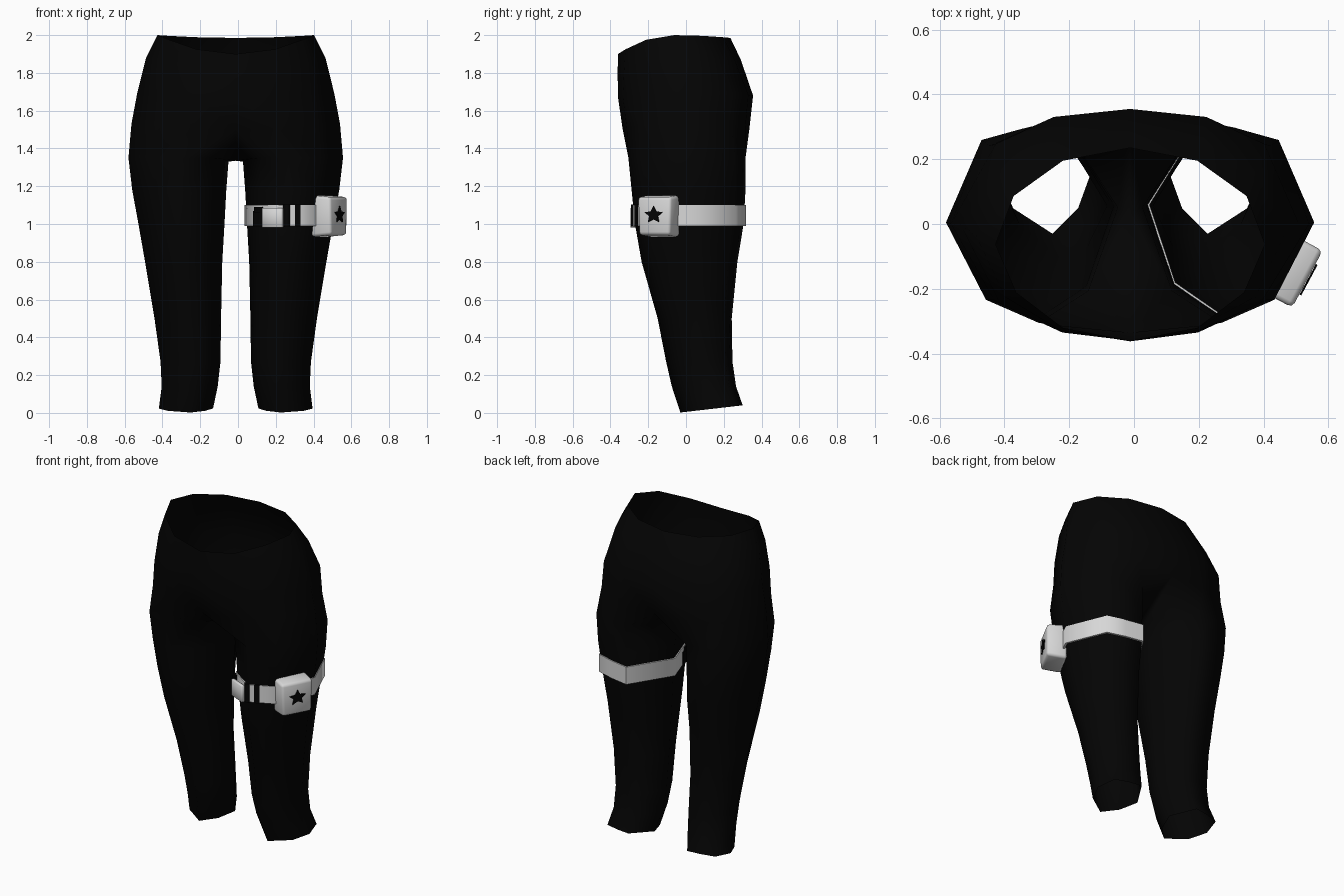
import bpy, bmesh, math
from mathutils import Vector, Matrix

if "Cube" in bpy.data.objects:
    bpy.data.objects.remove(bpy.data.objects["Cube"])

CX = -0.012  # centre line of the trousers


def material(name, c):
    m = bpy.data.materials.new(name)
    m.diffuse_color = (c, c, c, 1)
    m.use_nodes = True
    m.node_tree.nodes["Principled BSDF"].inputs["Base Color"].default_value = m.diffuse_color
    return m


BLACK = material("black cloth", 0.0012)
GREY = material("light grey", 0.68)


def finish(name, bm, mat, angle=None):
    bmesh.ops.recalc_face_normals(bm, faces=bm.faces[:])
    me = bpy.data.meshes.new(name)
    bm.to_mesh(me)
    bm.free()
    me.materials.append(mat)
    ob = bpy.data.objects.new(name, me)
    bpy.context.collection.objects.link(ob)
    bpy.ops.object.select_all(action='DESELECT')
    ob.select_set(True)
    bpy.context.view_layer.objects.active = ob
    if angle is None:
        me.shade_smooth()
    else:
        bpy.ops.object.shade_smooth_by_angle(angle=math.radians(angle))
    return ob


# Pelvis rings: half width, front y, back y, side z, front z, back z, squareness
PELVIS = [(.415, -.36, .235, 2.0, 1.90, 1.985, 0),
          (.475, -.362, .29, 1.88, 1.80, 1.87, .4),
          (.522, -.36, .355, 1.69, 1.67, 1.68, .9),
          (.552, -.335, .335, 1.53, 1.50, 1.50, 1)]
# Leg rings: z, inner x, outer x, front y, back y
LEG = [(1.35, .033, .568, -.305, .315), (1.18, .045, .548, -.288, .315),
       (1.0, .055, .515, -.27, .305), (.8, .068, .48, -.235, .272),
       (.5, .076, .43, -.15, .242), (.27, .08, .398, -.105, .246),
       (.14, .095, .392, -.075, .265), (.02, .12, .407, -.03, .30)]
# Leg section, thigh and hem, from the inner front corner outward
THIGH = [(-.64, -.68), (-.07, -1), (.54, -.77), (1, 0),
         (.59, .82), (.13, .93), (-.33, 1), (-.98, .15)]
HEM = [(-.72, -.52), (-.17, -1), (.68, -.52), (1, .1),
       (.8, .78), (.2, .93), (-.4, 1), (-1, .15)]


def leg_point(z, i, off=0.0):
    """Corner i of the leg section at height z."""
    for a, b in zip(LEG, LEG[1:]):
        if z >= b[0]:
            break
    k = (z - a[0]) / (b[0] - a[0])
    xi, xo, yf, yb = (p + (q - p) * k for p, q in zip(a[1:], b[1:]))
    u = Vector(HEM[i % 8]).lerp(Vector(THIGH[i % 8]), min(1, z / 1.0))
    x = (xi + xo) / 2 + ((xo - xi) / 2 + off) * u.x
    y = (yf + yb) / 2 + ((yb - yf) / 2 + off) * u.y
    return Vector((x, y, z))


# Trousers: pelvis rings, then two legs split at the crotch
bm = bmesh.new()
rings = []
for rx, yf, yb, z0, zf, zb, sq in PELVIS:
    ring = []
    for i in range(12):
        a = math.radians(-90 + 30 * i)
        c, s = math.cos(a), math.sin(a)
        z = z0 + ((zf if s < 0 else zb) - z0) * s * s
        front = s < 0
        dc = ds = 0
        if .4 < abs(s) < .6:  # square off the hip corners
            dc, ds = (.02 + .085 * sq, .2 * sq) if front else (.08 * sq, .22 * sq)
        elif .8 < abs(s) < .9:
            dc, ds = (.11 * sq, .07 * sq) if front else (.055 * sq, .072 * sq)
        c -= math.copysign(dc, c)
        s += math.copysign(ds, s)
        ring.append(bm.verts.new((CX + rx * c, (yf + yb) / 2 + (yb - yf) / 2 * s, z)))
    rings.append(ring)
for a, b in zip(rings, rings[1:]):
    for i in range(12):
        j = (i + 1) % 12
        bm.faces.new((a[i], a[j], b[j], b[i]))
crotch = bm.verts.new((CX, .03, 1.335))
for side in (1, -1):
    prev = [rings[-1][(side * i) % 12] for i in range(7)] + [crotch]
    for n, row in enumerate(LEG):
        cur = []
        for i in range(8):
            p = leg_point(row[0], i)
            if n == 0 and i == 7:
                p.z -= .02
            if n == len(LEG) - 1:  # hem rises toward the back
                p.z = .002 + .038 * (p.y + .03) / .33
            cur.append(bm.verts.new((CX + side * p.x, p.y, p.z)))
        for i in range(8):
            j = (i + 1) % 8
            bm.faces.new((prev[i], prev[j], cur[j], cur[i]))
        prev = cur
finish("trousers", bm, BLACK)


def wrap(name, t0, t1, z0, z1, off, thick, mat):
    """Upright band that follows the leg from corner t0 to corner t1."""
    ts = [t0] + list(range(math.floor(t0) + 1, math.ceil(t1))) + [t1]
    closed = t1 - t0 == 8
    if closed:
        ts.pop()
    bm = bmesh.new()
    rows = []
    for t in ts:
        i = math.floor(t)
        row = []
        for z, o in ((z0, off), (z1, off), (z1, off + thick), (z0, off + thick)):
            p = leg_point(1.07, i, o).lerp(leg_point(1.07, i + 1, o), t - i)
            row.append(bm.verts.new((p.x + CX, p.y, z)))
        rows.append(row)
    pairs = list(zip(rows, rows[1:])) + ([(rows[-1], rows[0])] if closed else [])
    for a, b in pairs:
        for i in range(4):
            j = (i + 1) % 4
            bm.faces.new((a[i], a[j], b[j], b[i]))
    if not closed:
        bm.faces.new(rows[0])
        bm.faces.new(rows[-1])
    finish(name, bm, mat, 65)


# Thigh strap with its loops and buckle
wrap("thigh_strap", 0, 8, .99, 1.10, -.004, .014, GREY)
wrap("strap_loop_inner", .86, 1.1, .988, 1.102, .004, .011, BLACK)
wrap("strap_loop_outer", 1.28, 1.46, .988, 1.102, .004, .011, BLACK)
wrap("buckle_hook", -.42, .1, .985, 1.07, .004, .012, BLACK)
wrap("buckle_hook_top", -.3, .1, 1.06, 1.09, .004, .016, BLACK)

# Buckle plate standing off the front of the thigh
bm = bmesh.new()
bmesh.ops.create_cube(bm, size=1)
bmesh.ops.transform(bm, matrix=Matrix.Translation((.183, -.262, 1.033))
                    @ Matrix.Rotation(math.radians(-24), 4, 'Z')
                    @ Matrix.Diagonal((.118, .022, .105, 1)), verts=bm.verts)
bmesh.ops.bevel(bm, geom=bm.edges[:], offset=.004, segments=1, affect='EDGES')
finish("buckle_plate", bm, GREY, 50)

# Pouch on the outer front of the thigh, facing outward
normal = Vector((.88, -.47, 0)).normalized()
along = Vector((-normal.y, normal.x, 0))
FRAME = Matrix((along, Vector((0, 0, 1)), normal)).transposed().to_4x4()
FRAME.translation = Vector((.535, -.17, 1.042))

bm = bmesh.new()
bmesh.ops.create_cube(bm, size=1)
for v in bm.verts:
    w = .2 if v.co.y > 0 else .185
    v.co = Vector((v.co.x * w, v.co.y * (.2 if v.co.z > 0 else .222),
                   (v.co.z - .5) * .12))
bmesh.ops.bevel(bm, geom=bm.edges[:], offset=.016, segments=2, profile=.5,
                affect='EDGES')
bm.transform(FRAME)
finish("pouch", bm, GREY, 60)

# Plain star plate on the pouch
bm = bmesh.new()
pts = []
for i in range(10):
    r = .056 if i % 2 == 0 else .027
    a = math.radians(90 + 36 * i)
    pts.append(bm.verts.new((r * math.cos(a), r * math.sin(a) * .85 + .006, .001)))
face = bm.faces.new(pts)
ext = bmesh.ops.extrude_face_region(bm, geom=[face])
bmesh.ops.translate(bm, vec=(0, 0, .006),
                    verts=[g for g in ext["geom"] if isinstance(g, bmesh.types.BMVert)])
bm.transform(FRAME)
finish("star_plate", bm, BLACK, 30)
